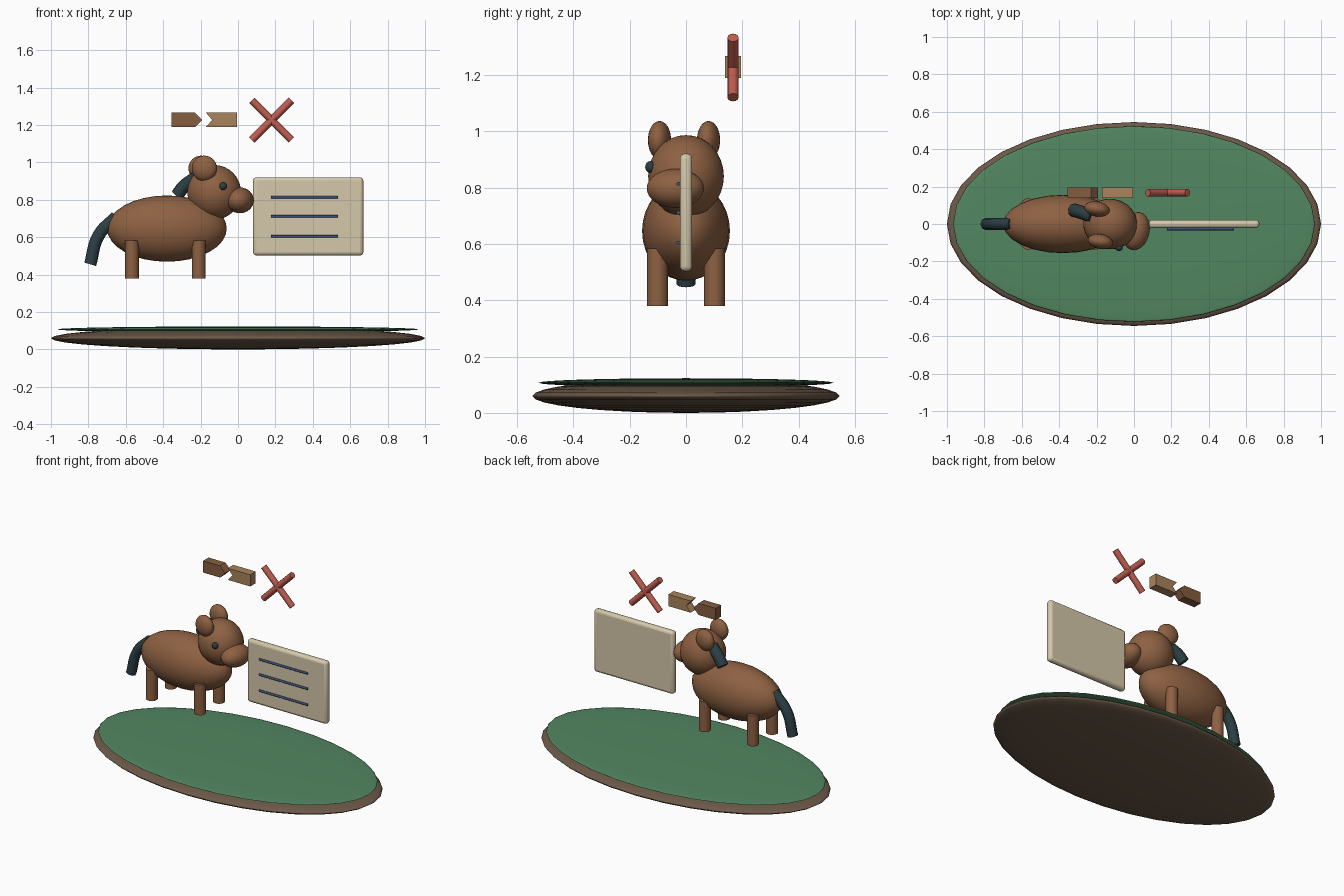
import bpy, bmesh
from math import radians, pi
from mathutils import Vector

if "Cube" in bpy.data.objects:
    bpy.data.objects.remove(bpy.data.objects["Cube"])


def material(name, rgb):
    m = bpy.data.materials.new(name)
    m.diffuse_color = (*rgb, 1)
    m.use_nodes = True
    m.node_tree.nodes["Principled BSDF"].inputs["Base Color"].default_value = m.diffuse_color
    return m


FUR = material("fur", (0.27, 0.12, 0.055))
HAIR = material("dark_hair", (0.025, 0.05, 0.06))
GRASS = material("grass", (0.085, 0.24, 0.12))
EARTH = material("earth", (0.15, 0.10, 0.065))
PAPER = material("paper", (0.66, 0.58, 0.40))
INK = material("ink", (0.045, 0.08, 0.19))
RED = material("red", (0.52, 0.11, 0.08))
WOOD = material("wood", (0.24, 0.11, 0.05))
TAN = material("tan", (0.40, 0.23, 0.11))


def finish(name, mat, smooth=True):
    ob = bpy.context.object
    ob.name = name
    ob.data.materials.append(mat)
    if smooth:
        bpy.ops.object.shade_smooth_by_angle(angle=radians(40))
    return ob


def ellipsoid(name, mat, loc, half, yaw=0, seg=24, rings=16):
    bpy.ops.mesh.primitive_uv_sphere_add(segments=seg, ring_count=rings, location=loc,
                                         rotation=(0, 0, radians(yaw)))
    ob = finish(name, mat, False)
    ob.scale = half
    bpy.ops.object.shade_smooth()
    return ob


def rod(name, mat, a, b, r, sides=16):
    a, b = Vector(a), Vector(b)
    bpy.ops.mesh.primitive_cylinder_add(vertices=sides, radius=r, depth=(b - a).length,
                                        location=(a + b) / 2,
                                        rotation=(b - a).to_track_quat('Z', 'Y').to_euler())
    return finish(name, mat)


def hair(name, points, r):
    cu = bpy.data.curves.new(name, 'CURVE')
    cu.dimensions = '3D'
    cu.bevel_depth = r
    cu.bevel_resolution = 2
    cu.resolution_u = 6
    cu.use_fill_caps = True
    sp = cu.splines.new('BEZIER')
    sp.bezier_points.add(len(points) - 1)
    for bp, p in zip(sp.bezier_points, points):
        bp.co = p
        bp.handle_left_type = bp.handle_right_type = 'AUTO'
    cu.materials.append(HAIR)
    ob = bpy.data.objects.new(name, cu)
    bpy.context.collection.objects.link(ob)


def plate(name, mat, outline, y0, y1):
    bm = bmesh.new()
    face = bm.faces.new([bm.verts.new((x, y0, z)) for x, z in outline])
    ext = bmesh.ops.extrude_face_region(bm, geom=[face])
    bmesh.ops.translate(bm, vec=(0, y1 - y0, 0),
                        verts=[g for g in ext["geom"] if isinstance(g, bmesh.types.BMVert)])
    bmesh.ops.recalc_face_normals(bm, faces=bm.faces)
    me = bpy.data.meshes.new(name)
    bm.to_mesh(me)
    bm.free()
    me.materials.append(mat)
    bpy.context.collection.objects.link(bpy.data.objects.new(name, me))


# Ground disc
ellipsoid("base_earth", EARTH, (0, 0, 0.06), (1, 0.545, 0.06), seg=32)
ellipsoid("base_grass", GRASS, (0, 0, 0.107), (0.967, 0.523, 0.016), seg=32)

# Animal body and legs
ellipsoid("body", FUR, (-0.38, 0, 0.646), (0.32, 0.156, 0.177))
for end, x in (("front", -0.21), ("back", -0.567)):
    for side, y in (("right", -0.101), ("left", 0.101)):
        rod(f"{end}_{side}_leg", FUR, (x, y, 0.38), (x, y, 0.583), 0.037)

# Head, turned slightly towards the front
ellipsoid("head", FUR, (-0.127, 0, 0.84), (0.145, 0.135, 0.146), -8)
ellipsoid("muzzle", FUR, (0.01, -0.038, 0.797), (0.073, 0.103, 0.069), -12)
ellipsoid("right_ear", FUR, (-0.18, -0.094, 0.968), (0.068, 0.04, 0.068), -10)
ellipsoid("left_ear", FUR, (-0.198, 0.08, 0.968), (0.068, 0.04, 0.068), -10)
ellipsoid("eye", HAIR, (-0.08, -0.127, 0.873), (0.02, 0.018, 0.021), seg=16, rings=8)

# Mane and tail
hair("mane", [(-0.325, 0.075, 0.825), (-0.29, 0.065, 0.87), (-0.22, 0.04, 0.92)], 0.036)
hair("tail", [(-0.65, 0, 0.71), (-0.745, 0, 0.61), (-0.79, 0, 0.455)], 0.033)

# Board with three ruled lines
bpy.ops.mesh.primitive_cube_add(size=1, location=(0.375, 0, 0.711))
board = finish("board", PAPER, False)
board.scale = (0.59, 0.044, 0.418)
bpy.ops.object.transform_apply(location=False, rotation=False, scale=True)
bev = board.modifiers.new("bevel", 'BEVEL')
bev.width, bev.segments = 0.018, 3
bpy.ops.object.shade_smooth_by_angle(angle=radians(40))
for i, z in enumerate((0.813, 0.711, 0.604)):
    rod(f"board_line_{i + 1}", INK, (0.177, -0.027, z), (0.535, -0.027, z), 0.007, 12)

# Two floating joint pieces: pointed and notched
plate("pointed_block", WOOD,
      [(-0.355, 1.188), (-0.23, 1.188), (-0.192, 1.227), (-0.23, 1.266), (-0.355, 1.266)],
      0.138, 0.196)
plate("notched_block", TAN,
      [(-0.172, 1.188), (-0.006, 1.188), (-0.006, 1.266), (-0.172, 1.266), (-0.138, 1.227)],
      0.138, 0.196)

# Red cross
for i, s in enumerate((1, -1)):
    rod(f"cross_bar_{i + 1}", RED, (0.18 - 0.106 * s, 0.167, 1.12),
        (0.18 + 0.106 * s, 0.167, 1.332), 0.02, 12)
